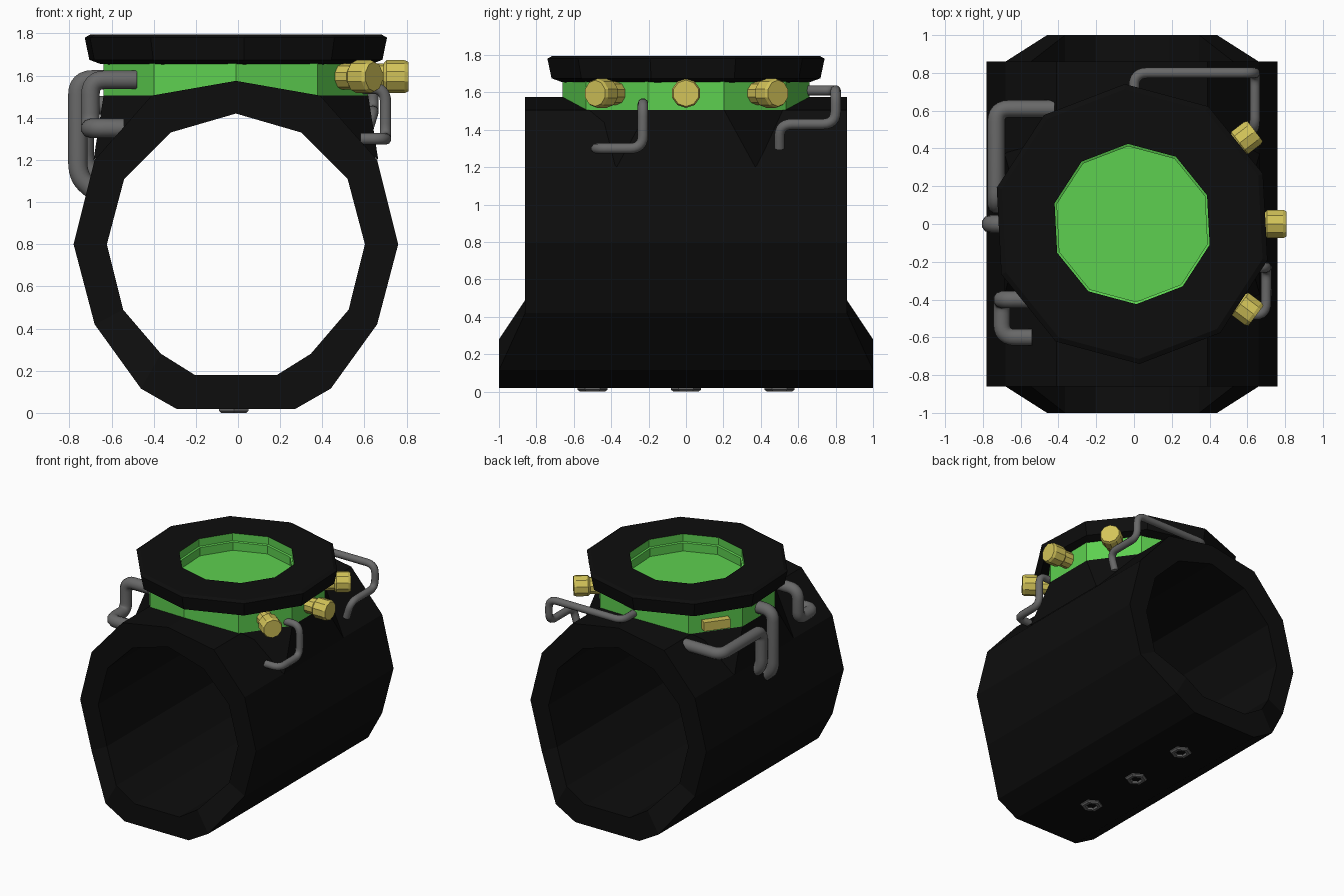
import bpy, bmesh
from math import sin, cos, pi, radians
from mathutils import Vector, Matrix

cube = bpy.data.objects.get("Cube")
if cube:
    bpy.data.objects.remove(cube)


def material(name, r, g, b):
    m = bpy.data.materials.new(name)
    m.use_nodes = True
    m.diffuse_color = (r, g, b, 1)
    m.node_tree.nodes["Principled BSDF"].inputs["Base Color"].default_value = (r, g, b, 1)
    return m


black = material("black", 0.004, 0.004, 0.004)
green = material("green", 0.11, 0.63, 0.08)
gold = material("gold", 0.65, 0.55, 0.1)
gray = material("gray", 0.14, 0.14, 0.14)
CX = -0.01


def finish(name, bm, mat, solid=True):
    if solid:
        bmesh.ops.recalc_face_normals(bm, faces=bm.faces)
    me = bpy.data.meshes.new(name)
    bm.to_mesh(me)
    bm.free()
    me.materials.append(mat)
    ob = bpy.data.objects.new(name, me)
    bpy.context.collection.objects.link(ob)
    return ob


def bridge(bm, a, b):
    n = len(a)
    for i in range(n):
        j = (i + 1) % n
        bm.faces.new((a[i], a[j], b[j], b[i]))


def lathe(name, profile, mat, sides=10, turn=0.0, cap_start=False, cap_end=False, xf=None):
    """Polygonal turned part from (radius, height) pairs listed bottom to top outside."""
    bm = bmesh.new()
    rings = []
    for r, z in profile:
        rings.append([bm.verts.new((r * cos(turn + 2 * pi * i / sides),
                                    r * sin(turn + 2 * pi * i / sides), z))
                      for i in range(sides)])
    for a, b in zip(rings, rings[1:]):
        bridge(bm, a, b)
    if cap_start:
        bm.faces.new(rings[0][::-1])
    if cap_end:
        bm.faces.new(rings[-1])
    bm.transform(xf or Matrix.Translation((CX, 0, 0)))
    return finish(name, bm, mat, solid=False)


def pipe(name, points, radius, bend=0.07):
    """Round tube along a path with rounded corners."""
    pts = [Vector(p) for p in points]
    path = [pts[0]]
    for a, p, b in zip(pts, pts[1:], pts[2:]):
        s = p + (a - p).normalized() * min(bend, (a - p).length * 0.48)
        e = p + (b - p).normalized() * min(bend, (b - p).length * 0.48)
        for k in range(7):
            t = k / 6
            path.append(s * (1 - t) ** 2 + p * 2 * t * (1 - t) + e * t * t)
    path.append(pts[-1])
    cu = bpy.data.curves.new(name, "CURVE")
    cu.dimensions = "3D"
    cu.bevel_depth = radius
    cu.bevel_resolution = 3
    cu.use_fill_caps = True
    sp = cu.splines.new("POLY")
    sp.points.add(len(path) - 1)
    for q, v in zip(sp.points, path):
        q.co = (*v, 1)
    sp.use_smooth = True
    cu.materials.append(gray)
    ob = bpy.data.objects.new(name, cu)
    bpy.context.collection.objects.link(ob)


# Cuff: half sections as (outer x, outer z, inner x, inner z, half length)
half = [(0, 1.575, 0, 1.42, 0.86), (0.4, 1.505, 0.31, 1.33, 0.86),
        (0.67, 1.2, 0.53, 1.11, 0.86), (0.77, 0.8, 0.612, 0.8, 0.86),
        (0.67, 0.42, 0.535, 0.49, 0.86), (0.45, 0.115, 0.355, 0.28, 1.0),
        (0.28, 0.018, 0.195, 0.18, 1.0)]
section = half + [(-ox, oz, -ix, iz, y) for ox, oz, ix, iz, y in half[:0:-1]]
bm = bmesh.new()
loops = []
for inner, side in ((0, -1), (0, 1), (1, 1), (1, -1)):
    loops.append([bm.verts.new((CX + s[2 * inner], side * s[4], s[2 * inner + 1]))
                  for s in section])
for k in range(4):
    bridge(bm, loops[k], loops[(k + 1) % 4])
finish("cuff", bm, black)

# Collar that blends the dial into the cuff
bm = bmesh.new()
top, low = [], []
for i in range(10):
    a = pi / 2 + i * pi / 5
    x, y = cos(a), sin(a)
    side = abs(x) > 0.9
    top.append(bm.verts.new((CX + 0.66 * x, 0.66 * y, 1.505)))
    z = 1.2 if side else 1.5 - 0.15 * abs(x)
    low.append(bm.verts.new((CX + (0.71 if side else 0.66) * x,
                             (1.2 if side else 0.66) * y, z)))
bridge(bm, low, top)
finish("dial_collar", bm, black, solid=False)

# Dial drum, bezel and sunken lens
turn = radians(3)
lathe("dial_drum", [(0.66, 1.5), (0.66, 1.665)], green, turn=pi / 2)
lathe("dial_bezel", [(0.63, 1.652), (0.665, 1.655), (0.72, 1.675), (0.742, 1.78),
                     (0.715, 1.795), (0.425, 1.795)], black, turn=pi / 2 + turn)
lathe("dial_lens", [(0.425, 1.795), (0.425, 1.735), (0.412, 1.73), (0.412, 1.665)],
      green, turn=pi / 2 + turn, cap_end=True)

# Gold knobs around one side of the drum
for name, deg in (("front", -37), ("middle", 0), ("back", 37.5)):
    xf = (Matrix.Translation((0, 0, 1.595)) @ Matrix.Rotation(radians(deg), 4, "Z")
          @ Matrix.Rotation(pi / 2, 4, "Y"))
    lathe(name + "_knob", [(0.062, 0.58), (0.062, 0.69), (0.078, 0.705), (0.078, 0.79),
                           (0.07, 0.808)], gold, cap_start=True, cap_end=True, xf=xf)

# Gold latch on the opposite side
bm = bmesh.new()
bmesh.ops.create_cube(bm, size=1)
bm.transform(Matrix.Rotation(radians(144), 4, "Z") @ Matrix.Translation((0.64, 0, 1.57))
             @ Matrix.Diagonal((0.1, 0.2, 0.07, 1)))
finish("latch", bm, gold)

# Pipes
pipe("back_pipe", [(0, 0.6, 1.61), (0, 0.8, 1.61), (0.64, 0.8, 1.61), (0.64, 0.8, 1.43),
                   (0.64, 0.5, 1.43), (0.6, 0.5, 1.3)], 0.028)
pipe("front_pipe", [(0.58, -0.23, 1.54), (0.7, -0.23, 1.54), (0.7, -0.23, 1.3),
                    (0.7, -0.48, 1.3), (0.58, -0.48, 1.3)], 0.028)
pipe("side_front_pipe", [(-0.48, -0.4, 1.58), (-0.7, -0.4, 1.58), (-0.7, -0.4, 1.35),
                         (-0.7, -0.6, 1.35), (-0.54, -0.6, 1.35)], 0.046)
pipe("side_middle_pipe", [(-0.6, 0, 1.58), (-0.76, 0, 1.58), (-0.76, 0, 1.12),
                          (-0.68, 0, 1.05)], 0.048)
pipe("side_back_pipe", [(-0.42, 0.61, 1.46), (-0.73, 0.61, 1.46), (-0.73, 0.1, 1.46),
                        (-0.73, 0.1, 1.17), (-0.66, 0.1, 1.12)], 0.046)

# Hex bolts with a sunken centre under the cuff
for i in (-1, 0, 1):
    xf = Matrix.Translation((-0.02, 0.5 * i, 0.03)) @ Matrix.Rotation(pi, 4, "X")
    lathe("bolt", [(0.08, 0), (0.08, 0.02), (0.068, 0.03), (0.045, 0.03), (0.038, 0.015)],
          gray, sides=6, turn=pi / 2, cap_end=True, xf=xf)
    lathe("bolt_socket", [(0.036, 0.01), (0.036, 0.018)], black, sides=6, turn=pi / 2,
          cap_end=True, xf=xf)
